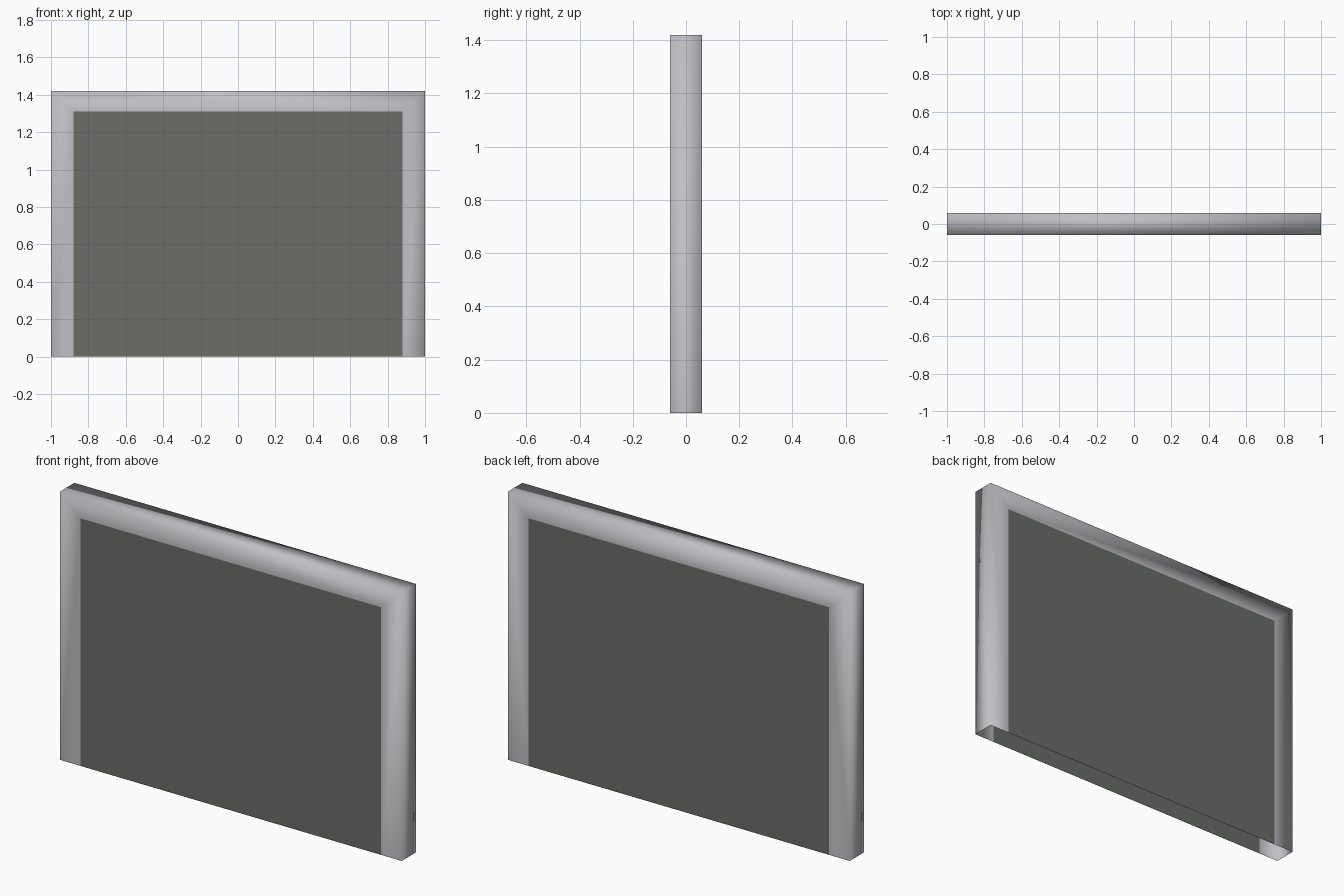
import bpy, bmesh

if "Cube" in bpy.data.objects:
    bpy.data.objects.remove(bpy.data.objects["Cube"])

W, H, D, B = 1.0, 1.42, 0.06, 0.12   # half width, height, half depth, border


def material(name, rgb):
    m = bpy.data.materials.new(name)
    m.diffuse_color = (*rgb, 1)
    m.use_nodes = True
    m.node_tree.nodes["Principled BSDF"].inputs["Base Color"].default_value = m.diffuse_color
    return m


mesh = bpy.data.meshes.new("framed_panel")
obj = bpy.data.objects.new("framed_panel", mesh)
bpy.context.collection.objects.link(obj)
mesh.materials.append(material("light grey frame", (0.53, 0.52, 0.55)))
mesh.materials.append(material("dark grey panel", (0.145, 0.153, 0.14)))

bm = bmesh.new()
outer_xz = [(-W, 0), (-W, H), (W, H), (W, 0)]
inner_xz = [(-W + B, 0), (-W + B, H - B + 0.01), (W - B, H - B + 0.01), (W - B, 0)]
rims = []

# front and back: mitred border around an inset panel, open along the bottom
for y in (-D, D):
    outer = [bm.verts.new((x, y, z)) for x, z in outer_xz]
    inner = [bm.verts.new((x, y, z)) for x, z in inner_xz]
    faces = [bm.faces.new((outer[i], outer[i + 1], inner[i + 1], inner[i])) for i in range(3)]
    panel = bm.faces.new(inner)
    panel.material_index = 1
    for f in faces + [panel]:
        f.normal_update()
        if f.normal.y * y < 0:
            f.normal_flip()
    rims.append(outer)

# sides and top joining front to back; the underside stays hollow
a, b = rims
for i in range(3):
    bm.faces.new((a[i], b[i], b[i + 1], a[i + 1]))
bmesh.ops.recalc_face_normals(bm, faces=bm.faces)

# recalculation on an open shell may pick inward: make the top face up
bm.normal_update()
top = max(bm.faces, key=lambda f: f.calc_center_median().z)
if top.normal.z < 0:
    bmesh.ops.reverse_faces(bm, faces=bm.faces)

# soft shading across the shell
for f in bm.faces:
    f.smooth = True
bm.to_mesh(mesh)
bm.free()
